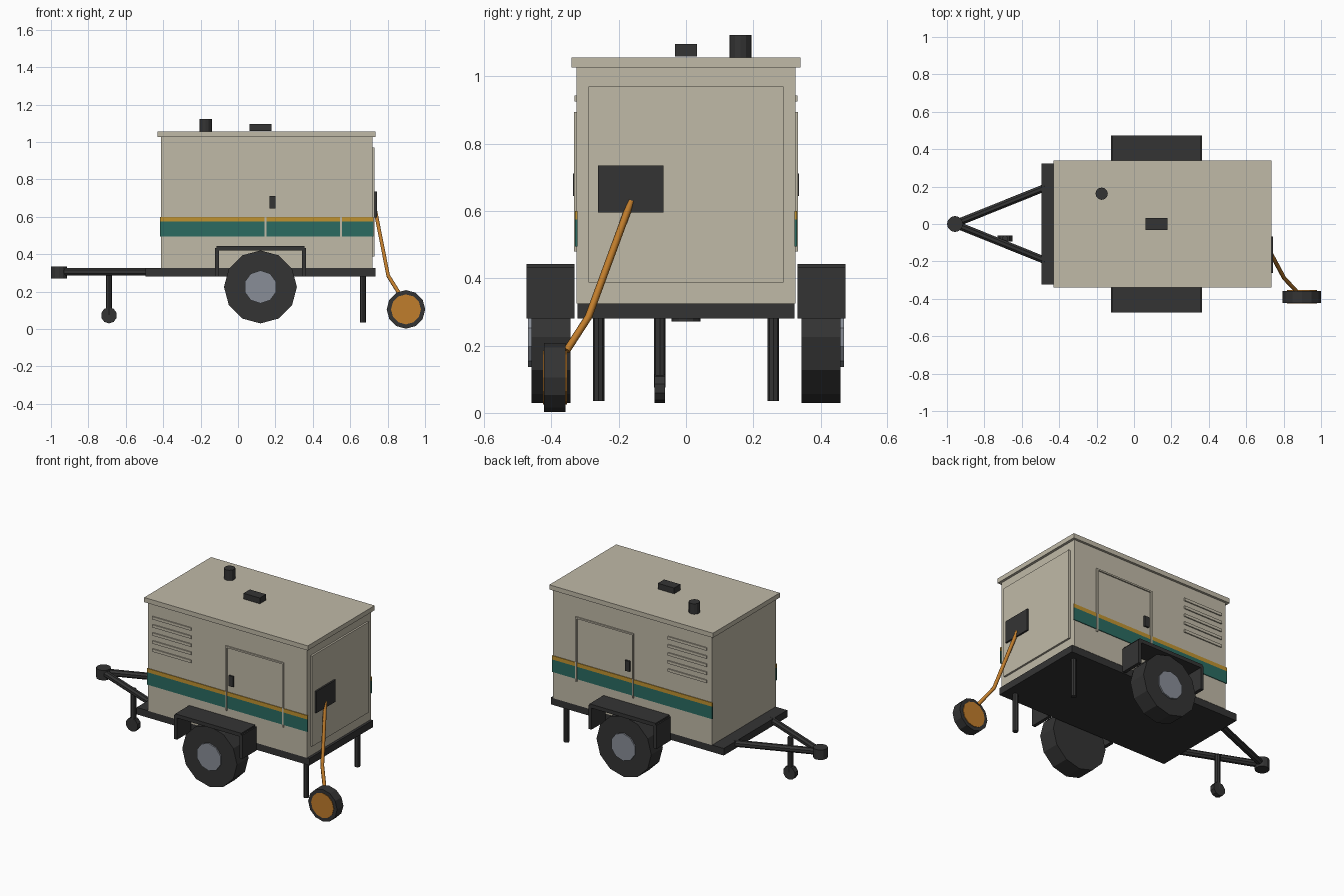
import bpy
from mathutils import Vector

if "Cube" in bpy.data.objects:
    bpy.data.objects.remove(bpy.data.objects["Cube"])


def material(name, rgb):
    m = bpy.data.materials.new(name)
    m.diffuse_color = (*rgb, 1)
    m.use_nodes = True
    m.node_tree.nodes["Principled BSDF"].inputs["Base Color"].default_value = m.diffuse_color
    return m


BEIGE = material("beige paint", (0.53, 0.49, 0.39))
DARK = material("dark grey", (0.034, 0.034, 0.034))
TEAL = material("teal stripe", (0.024, 0.147, 0.12))
GOLD = material("gold stripe", (0.53, 0.29, 0.03))
ORANGE = material("orange cable", (0.53, 0.205, 0.025))
STEEL = material("wheel steel", (0.25, 0.27, 0.31))


def finish(name, mat):
    ob = bpy.context.object
    ob.name = name
    ob.data.materials.append(mat)
    return ob


def box(name, mat, x, y, z):
    """Box from (low, high) pairs on each axis."""
    spans = (x, y, z)
    bpy.ops.mesh.primitive_cube_add(size=1, location=[(a + b) / 2 for a, b in spans])
    ob = finish(name, mat)
    ob.scale = [abs(b - a) for a, b in spans]
    bpy.ops.object.transform_apply(location=False, rotation=False, scale=True)
    return ob


def rod(name, mat, start, end, radius, sides=8):
    """Cylinder running between two points."""
    a, b = Vector(start), Vector(end)
    d = b - a
    bpy.ops.mesh.primitive_cylinder_add(vertices=sides, radius=radius, depth=d.length,
                                        location=(a + b) / 2)
    ob = finish(name, mat)
    ob.rotation_mode = 'QUATERNION'
    ob.rotation_quaternion = Vector((0, 0, 1)).rotation_difference(d)
    return ob


# Chassis deck and canopy
box("deck", DARK, (-0.495, 0.735), (-0.323, 0.323), (0.28, 0.325))
box("canopy", BEIGE, (-0.412, 0.719), (-0.325, 0.325), (0.325, 1.027))
box("roof", BEIGE, (-0.43, 0.735), (-0.34, 0.34), (1.026, 1.056))

# Roof fittings
rod("exhaust", DARK, (-0.173, 0.162, 1.05), (-0.173, 0.162, 1.123), 0.033, 12)
box("roof_block", DARK, (0.062, 0.178), (-0.032, 0.032), (1.06, 1.097))

# End panel with outlet box
box("end_panel", BEIGE, (0.717, 0.731), (-0.29, 0.29), (0.388, 0.97))
box("outlet_box", DARK, (0.73, 0.742), (-0.262, -0.067), (0.595, 0.735))

# Parts repeated on both long sides
for side, s in (("front", -1), ("back", 1)):
    def across(near, far):
        return (s * near, s * far)

    # Stripes
    box(f"{side}_teal_stripe", TEAL, (-0.417, 0.724), across(0.322, 0.3295), (0.495, 0.575))
    box(f"{side}_gold_stripe", GOLD, (-0.417, 0.724), across(0.322, 0.3295), (0.575, 0.6))

    # Door trim and handle
    for edge, x in (("left", 0.148), ("right", 0.551)):
        box(f"{side}_door_trim_{edge}", BEIGE, (x - 0.005, x + 0.005),
            across(0.322, 0.333), (0.48, 0.895))
    box(f"{side}_door_trim_top", BEIGE, (0.143, 0.556), across(0.322, 0.333), (0.885, 0.895))
    box(f"{side}_door_handle", DARK, (0.168, 0.2), across(0.322, 0.336), (0.645, 0.712))

    # Louvers
    for i in range(5):
        z = 0.935 - 0.052 * i
        box(f"{side}_louver_{i + 1}", BEIGE, (-0.378, -0.102),
            across(0.322, 0.332), (z - 0.009, z + 0.009))

    # Mudguard
    box(f"{side}_mudguard_top", DARK, (-0.115, 0.355), across(0.332, 0.474), (0.419, 0.443))
    for edge, x in (("left", -0.112), ("right", 0.352)):
        box(f"{side}_mudguard_{edge}", DARK, (x - 0.011, x + 0.011),
            across(0.332, 0.474), (0.28, 0.433))

    # Road wheel
    rod(f"{side}_tyre", DARK, (0.12, s * 0.343, 0.225), (0.12, s * 0.46, 0.225), 0.195, 12)
    rod(f"{side}_hub", STEEL, (0.12, s * 0.40, 0.225), (0.12, s * 0.469, 0.225), 0.088, 10)

    # Rear stand and tow bar
    rod(f"{side}_stand", DARK, (0.668, s * 0.26, 0.035), (0.668, s * 0.26, 0.29), 0.017)
    rod(f"{side}_tow_bar", DARK, (-0.945, s * 0.006, 0.306), (-0.47, s * 0.197, 0.306), 0.021)

# Coupling and jockey wheel
rod("coupling", DARK, (-0.957, 0, 0.271), (-0.957, 0, 0.335), 0.043, 12)
rod("jockey_leg", DARK, (-0.69, -0.078, 0.075), (-0.69, -0.078, 0.3), 0.017)
rod("jockey_wheel", DARK, (-0.69, -0.094, 0.073), (-0.69, -0.062, 0.073), 0.043, 10)

# Cable reel on the ground side
reel = (0.898, 0.105)
rod("reel_rim", DARK, (reel[0], -0.422, reel[1]), (reel[0], -0.358, reel[1]), 0.103, 12)
rod("reel_core", ORANGE, (reel[0], -0.425, reel[1]), (reel[0], -0.354, reel[1]), 0.08, 12)

# Cable from outlet to reel
curve = bpy.data.curves.new("cable", 'CURVE')
curve.dimensions = '3D'
curve.bevel_depth = 0.011
curve.bevel_resolution = 1
path = [(0.735, -0.163, 0.63), (0.803, -0.29, 0.285), (0.865, -0.355, 0.185)]
line = curve.splines.new('POLY')
line.points.add(len(path) - 1)
for point, co in zip(line.points, path):
    point.co = (*co, 1)
curve.use_fill_caps = True
curve.materials.append(ORANGE)
bpy.context.collection.objects.link(bpy.data.objects.new("cable", curve))
